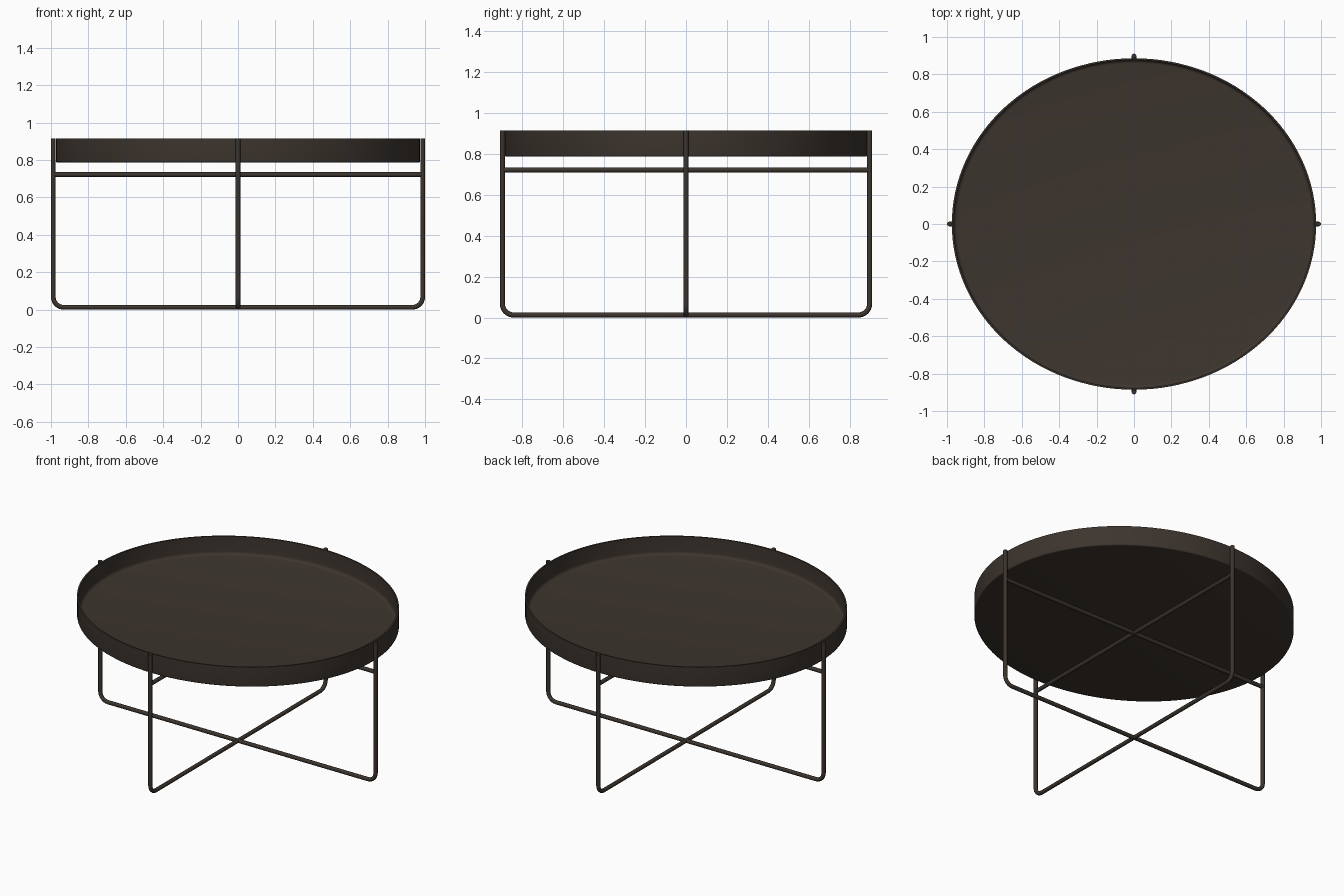
import bpy
import bmesh
import math

if "Cube" in bpy.data.objects:
    bpy.data.objects.remove(bpy.data.objects["Cube"])

ROD = 0.0125          # rod radius
TOP = 0.915           # full height
RX, RY = 0.974, 0.886  # tray radii

metal = bpy.data.materials.new("dark_bronze_metal")
metal.use_nodes = True
colour = (0.046, 0.035, 0.027, 1.0)
metal.diffuse_color = colour
metal.node_tree.nodes["Principled BSDF"].inputs["Base Color"].default_value = colour


def smooth(obj, angle=40):
    bpy.ops.object.select_all(action='DESELECT')
    obj.select_set(True)
    bpy.context.view_layer.objects.active = obj
    bpy.ops.object.shade_smooth_by_angle(angle=math.radians(angle))


def arc(cx, cz, r, a0, a1, n):
    """Points of an arc in the XZ plane, angles in degrees."""
    steps = [math.radians(a0 + (a1 - a0) * i / n) for i in range(n + 1)]
    return [(cx + r * math.cos(a), cz + r * math.sin(a)) for a in steps]


def rod(name, path, turn):
    """Round rod along an XZ path, turned about z."""
    curve = bpy.data.curves.new(name, 'CURVE')
    curve.dimensions = '3D'
    curve.bevel_depth = ROD
    curve.bevel_resolution = 4
    curve.use_fill_caps = True
    spline = curve.splines.new('POLY')
    spline.points.add(len(path) - 1)
    for p, (x, z) in zip(spline.points, path):
        p.co = (x, 0, z, 1)
    obj = bpy.data.objects.new(name, curve)
    bpy.context.collection.objects.link(obj)
    obj.rotation_euler.z = turn
    bpy.ops.object.select_all(action='DESELECT')
    obj.select_set(True)
    bpy.context.view_layer.objects.active = obj
    bpy.ops.object.convert(target='MESH')
    obj = bpy.context.object
    obj.data.materials.clear()
    obj.data.materials.append(metal)
    smooth(obj)


# Two crossing U-shaped leg frames, each with an upper cross bar
BEND = 0.055
for label, half, turn in (("wide", 1 - ROD, 0), ("deep", 0.911 - ROD, math.pi / 2)):
    c, z = half - BEND, ROD + BEND
    path = [(-half, TOP)] + arc(-c, z, BEND, 180, 270, 8)
    path += arc(c, z, BEND, 270, 360, 8) + [(half, TOP)]
    rod(label + "_leg_frame", path, turn)
    rod(label + "_cross_bar", [(-half, 0.722), (half, 0.722)], turn)

# Oval tray: lathed profile (radius, height) with thin wall and filleted floor
BASE, WALL, FLOOR = 0.787, 0.010, 0.010
profile = [(0, BASE)]
profile += arc(RX - 0.008, BASE + 0.008, 0.008, 270, 360, 4)
profile += [(RX, TOP), (RX - WALL, TOP)]
profile += arc(RX - WALL - 0.02, BASE + FLOOR + 0.02, 0.02, 360, 270, 5)
profile += [(0, BASE + FLOOR)]
bm = bmesh.new()
verts = [bm.verts.new((r, 0, z)) for r, z in profile]
edges = [bm.edges.new(pair) for pair in zip(verts, verts[1:])]
bmesh.ops.spin(bm, geom=verts + edges, cent=(0, 0, 0), axis=(0, 0, 1),
               angle=2 * math.pi, steps=128)
bmesh.ops.remove_doubles(bm, verts=bm.verts, dist=0.0001)
bmesh.ops.scale(bm, vec=(1, RY / RX, 1), verts=bm.verts)
bmesh.ops.recalc_face_normals(bm, faces=bm.faces)
mesh = bpy.data.meshes.new("tray")
bm.to_mesh(mesh)
bm.free()
mesh.materials.append(metal)
tray = bpy.data.objects.new("tray", mesh)
bpy.context.collection.objects.link(tray)
smooth(tray)
